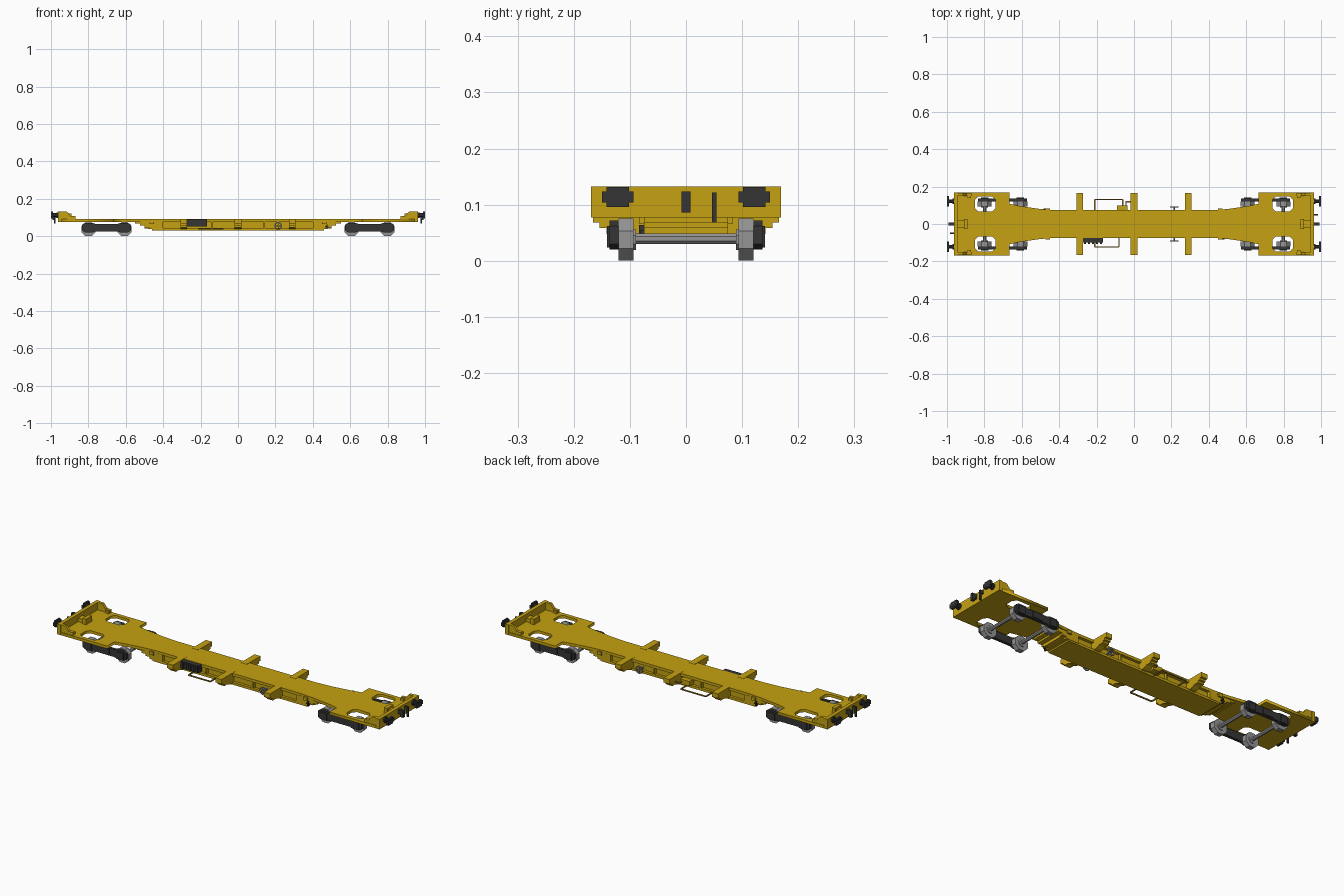
import bpy, bmesh, math
from mathutils import Matrix, Vector

cube = bpy.data.objects.get("Cube")
if cube:
    bpy.data.objects.remove(cube, do_unlink=True)


def material(name, rgb):
    m = bpy.data.materials.new(name)
    m.use_nodes = True
    m.diffuse_color = (*rgb, 1)
    bsdf = next(n for n in m.node_tree.nodes if n.type == 'BSDF_PRINCIPLED')
    bsdf.inputs["Base Color"].default_value = (*rgb, 1)
    return m


YELLOW = material("wagon yellow", (0.56, 0.36, 0.006))
BLACK = material("running gear black", (0.035, 0.035, 0.035))
GREY = material("wheel grey", (0.30, 0.30, 0.30))
OCHRE = material("handrail ochre", (0.36, 0.22, 0.03))


def finish(name, bm, mat):
    bmesh.ops.recalc_face_normals(bm, faces=bm.faces)
    me = bpy.data.meshes.new(name)
    bm.to_mesh(me)
    bm.free()
    me.materials.append(mat)
    ob = bpy.data.objects.new(name, me)
    bpy.context.collection.objects.link(ob)
    return ob


def add_box(bm, x, y, z):
    """Box between the (low, high) pairs of each axis."""
    size = [abs(a[1] - a[0]) for a in (x, y, z)]
    mid = [(a[0] + a[1]) / 2 for a in (x, y, z)]
    bmesh.ops.create_cube(bm, size=1, matrix=Matrix.Translation(mid) @ Matrix.Diagonal((*size, 1)))


def boxes(name, mat, *specs):
    bm = bmesh.new()
    for s in specs:
        add_box(bm, *s)
    return finish(name, bm, mat)


def prism(name, mat, pts, vec):
    """Sweep a flat 3D outline along a vector."""
    bm = bmesh.new()
    face = bm.faces.new([bm.verts.new(p) for p in pts])
    res = bmesh.ops.extrude_face_region(bm, geom=[face])
    bmesh.ops.translate(bm, vec=Vector(vec), verts=[v for v in res["geom"] if isinstance(v, bmesh.types.BMVert)])
    return finish(name, bm, mat)


def add_drum(bm, c, r, depth, axis='Y', n=8):
    rot = Matrix.Rotation(math.pi / 2, 4, 'X' if axis == 'Y' else 'Y')
    bmesh.ops.create_cone(bm, cap_ends=True, segments=n, radius1=r, radius2=r, depth=depth,
                          matrix=Matrix.Translation(c) @ rot @ Matrix.Rotation(math.pi / n, 4, 'Z'))


def plate(name, mat, outlines, z0, z1):
    """Flat plate from an outer outline and hole outlines."""
    cu = bpy.data.curves.new(name, 'CURVE')
    cu.dimensions = '2D'
    cu.fill_mode = 'BOTH'
    cu.extrude = (z1 - z0) / 2
    for pts in outlines:
        sp = cu.splines.new('POLY')
        sp.points.add(len(pts) - 1)
        for p, (x, y) in zip(sp.points, pts):
            p.co = (x, y, 0, 1)
        sp.use_cyclic_u = True
    cu.materials.append(mat)
    ob = bpy.data.objects.new(name, cu)
    bpy.context.collection.objects.link(ob)
    ob.location.z = (z0 + z1) / 2
    bpy.ops.object.select_all(action='DESELECT')
    ob.select_set(True)
    bpy.context.view_layer.objects.active = ob
    bpy.ops.object.convert(target='MESH')


# Deck: narrow spine, wide ends, four wheel openings with cut corners
edge = [(0.42, 0.074), (0.5, 0.08), (0.57, 0.09), (0.62, 0.098), (0.665, 0.108), (0.665, 0.168), (0.96, 0.168)]
outline = edge + [(x, -y) for x, y in edge[::-1]]
outline += [(-x, -y) for x, y in edge] + [(-x, y) for x, y in edge[::-1]]
c = 0.018
hole = [(0.74 + c, 0.067), (0.85 - c, 0.067), (0.85, 0.067 + c), (0.85, 0.147 - c),
        (0.85 - c, 0.147), (0.74 + c, 0.147), (0.74, 0.147 - c), (0.74, 0.067 + c)]
holes = [[(sx * x, sy * y) for x, y in hole] for sx in (1, -1) for sy in (1, -1)]
plate("deck", YELLOW, [outline] + holes, 0.077, 0.092)

# Belly: recessed web and bottom flange, rising in steps toward the bogies
boxes("belly_web", YELLOW, ((-0.5, 0.5), (-0.058, 0.058), (0.042, 0.078)))
boxes("belly_flange", YELLOW, ((-0.46, 0.46), (-0.073, 0.073), (0.03, 0.043)))
for s in (1, -1):
    boxes("belly_end_steps", YELLOW, *[((s * 0.4, s * (0.475 + 0.025 * i)), (-0.075, 0.075),
                                        (0.038 + 0.01 * i, 0.05 + 0.01 * i)) for i in range(4)])
    boxes("belly_side_ribs", YELLOW, *[((x - 0.004, x + 0.004), (s * 0.05, s * 0.073), (0.04, 0.08))
                                       for x in (-0.42, -0.14, 0.14, 0.42)])
    boxes("deck_side_lugs", YELLOW, *[((x - 0.012, x + 0.012), (s * 0.06, s * 0.084), (0.066, 0.084))
                                      for x in (-0.46, 0.46)])

# Cross arms with stepped brackets beneath
arm = [(0.05, 0.093), (0.166, 0.093), (0.166, 0.068), (0.154, 0.068), (0.154, 0.058),
       (0.142, 0.058), (0.142, 0.048), (0.115, 0.048), (0.09, 0.038), (0.05, 0.038)]
for x in (-0.29, 0, 0.29):
    for s in (1, -1):
        prism("cross_arm", YELLOW, [(x - 0.018, s * y, z) for y, z in arm], (0.036, 0, 0))

for s in (1, -1):
    # End wall with corner gussets and a centre stop
    boxes("end_wall", YELLOW, ((s * 0.943, s * 0.963), (-0.169, 0.169), (0.077, 0.132)))
    gusset = [(0.945, 0.09), (0.945, 0.132), (0.915, 0.132), (0.895, 0.108), (0.87, 0.108), (0.87, 0.09)]
    for t in (1, -1):
        y = 0.157 * t
        prism("corner_gusset", YELLOW, [(s * a, y - 0.008, z) for a, z in gusset], (0, 0.016, 0))
        boxes("locating_pin", YELLOW, ((s * 0.872, s * 0.89), (t * 0.14, t * 0.155), (0.09, 0.105)))
    boxes("centre_stop", YELLOW, ((s * 0.89, s * 0.91), (-0.026, 0.026), (0.09, 0.122)),
          ((s * 0.905, s * 0.945), (-0.018, 0.018), (0.09, 0.112)))

    # Buffers
    for t in (1, -1):
        y = t * 0.122
        boxes("buffer_head", BLACK, ((s * 0.989, s), (y - 0.028, y + 0.028), (0.104, 0.123)),
              ((s * 0.988, s * 0.999), (y - 0.02, y + 0.02), (0.096, 0.131)))
        bm = bmesh.new()
        add_drum(bm, (s * 0.973, y, 0.1135), 0.011, 0.034, 'X')
        add_drum(bm, (s * 0.966, y, 0.1135), 0.016, 0.01, 'X')
        finish("buffer_stem", bm, BLACK)

    # Coupling hook and brake hose
    boxes("coupling_hook", BLACK, ((s * 0.96, s * 0.992), (-0.008, 0.008), (0.1, 0.123)),
          ((s * 0.977, s * 0.992), (-0.008, 0.008), (0.086, 0.102)))
    y = s * 0.05
    boxes("brake_hose", BLACK, ((s * 0.96, s * 0.983), (y - 0.004, y + 0.004), (0.106, 0.122)),
          ((s * 0.975, s * 0.985), (y - 0.004, y + 0.004), (0.068, 0.11)))

    # Bogies: two wheelsets and outer side frames
    cx = s * 0.703
    for x in (cx - 0.096, cx + 0.096):
        bm = bmesh.new()
        add_drum(bm, (x, 0, 0.039), 0.01, 0.2)
        for t in (1, -1):
            add_drum(bm, (x, t * 0.107, 0.0375), 0.0405, 0.027)
            add_drum(bm, (x, t * 0.095, 0.0375), 0.02, 0.012)
        finish("wheelset", bm, GREY)
    frame = [(-0.13, 0.03), (-0.13, 0.062), (-0.115, 0.072), (-0.075, 0.072), (-0.06, 0.066), (0.06, 0.066),
             (0.075, 0.072), (0.115, 0.072), (0.13, 0.062), (0.13, 0.03), (0.115, 0.02), (0.075, 0.02),
             (0.06, 0.026), (-0.06, 0.026), (-0.075, 0.02), (-0.115, 0.02)]
    for t in (1, -1):
        prism("bogie_side_frame", BLACK, [(cx + a, t * 0.12, z) for a, z in frame], (0, t * 0.016, 0))
        boxes("axle_boxes", BLACK, *[((cx + a - 0.02, cx + a + 0.02), (t * 0.13, t * 0.141), (0.024, 0.062))
                                     for a in (-0.096, 0.096)],
              ((cx - 0.03, cx + 0.03), (t * 0.13, t * 0.139), (0.03, 0.062)))

    # Brake hand wheel: rim, cross spokes and shaft
    bm = bmesh.new()
    add_drum(bm, (0.215, s * 0.076, 0.055), 0.004, 0.036)
    n = 8
    ring = [[bm.verts.new((0.215 + r * math.cos(math.tau * i / n), s * y, 0.055 + r * math.sin(math.tau * i / n)))
             for r, y in ((0.022, 0.089), (0.022, 0.094), (0.016, 0.094), (0.016, 0.089))] for i in range(n)]
    for i in range(n):
        for j in range(4):
            bm.faces.new((ring[i][j], ring[(i + 1) % n][j], ring[(i + 1) % n][(j + 1) % 4], ring[i][(j + 1) % 4]))
    add_box(bm, (0.196, 0.234), (s * 0.09, s * 0.093), (0.053, 0.057))
    add_box(bm, (0.213, 0.217), (s * 0.09, s * 0.093), (0.036, 0.074))
    finish("hand_wheel", bm, GREY)

    # Brake changeover lever
    x = s * 0.475
    boxes("changeover_lever", BLACK, ((x - 0.01, x + 0.01), (-s * 0.07, -s * 0.082), (0.048, 0.054)),
          ((x - 0.003, x + 0.003), (-s * 0.07, -s * 0.084), (0.038, 0.064)))

    # Handrail loop standing out from the side
    x0, x1, yo = -0.21, (-0.08 if s < 0 else -0.06), s * (0.122 if s < 0 else 0.13)
    boxes("handrail", OCHRE, ((x0, x1), (yo - 0.003, yo + 0.003), (0.036, 0.042)),
          *[((x - 0.003, x + 0.003), (s * 0.06, yo), (0.036, 0.042)) for x in (x0, x1)])

# Air tank on the front side
bm = bmesh.new()
add_box(bm, (-0.272, -0.166), (-0.07, -0.1), (0.052, 0.09))
for i in range(5):
    x = -0.262 + i * 0.0215
    add_box(bm, (x - 0.006, x + 0.006), (-0.09, -0.106), (0.056, 0.086))
finish("air_tank", bm, BLACK)

# Valve box and pipe on the back side
boxes("valve_box", YELLOW, ((-0.09, -0.035), (0.06, 0.1), (0.05, 0.076)))
boxes("valve_pipe", OCHRE, ((-0.045, -0.039), (0.09, 0.122), (0.06, 0.066)),
      ((-0.045, -0.018), (0.116, 0.122), (0.06, 0.066)))
